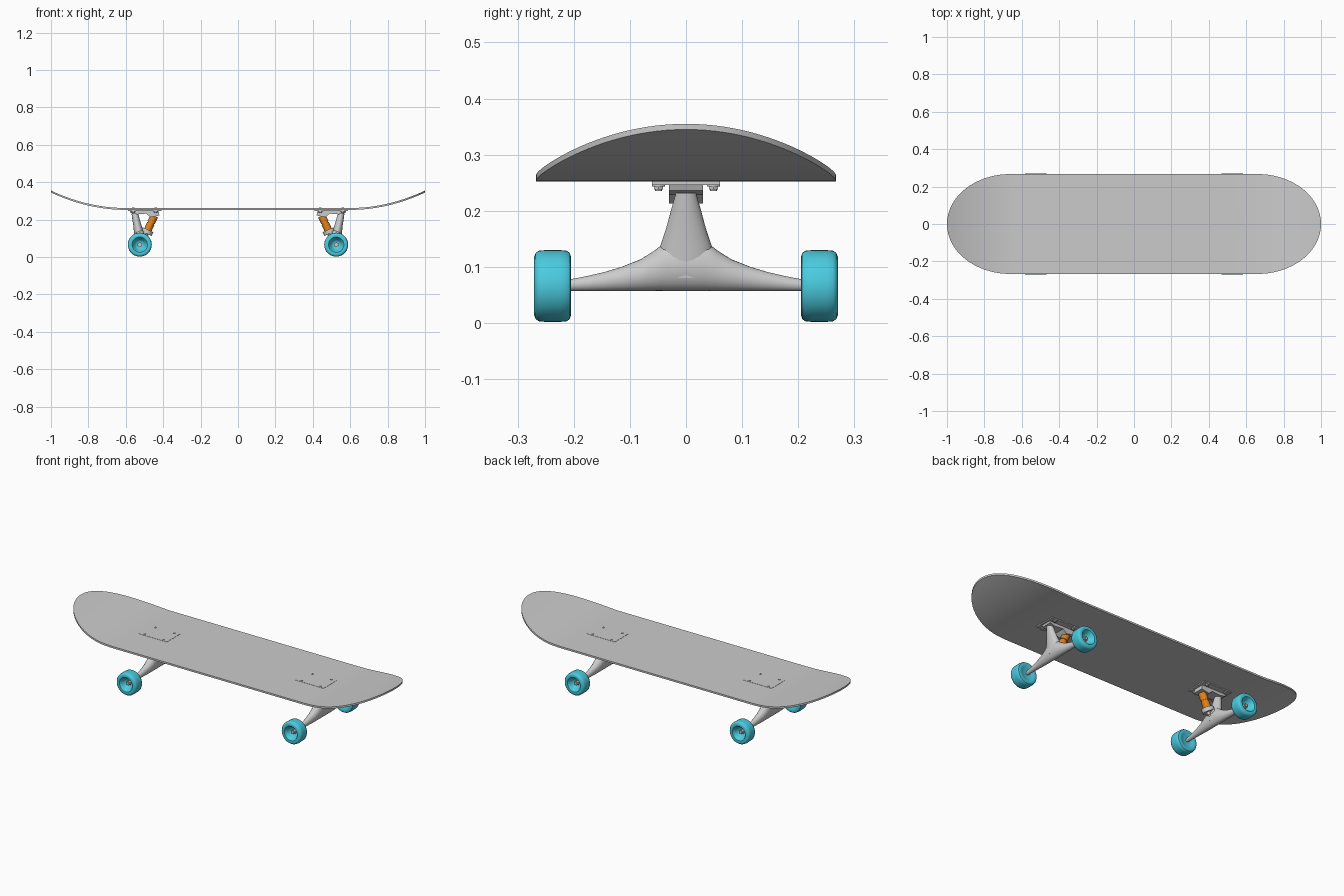
import bpy, bmesh
from math import sin, cos, pi, sqrt
from mathutils import Vector, Matrix

if "Cube" in bpy.data.objects:
    bpy.data.objects.remove(bpy.data.objects["Cube"])


def material(name, rgb):
    m = bpy.data.materials.new(name)
    m.use_nodes = True
    m.diffuse_color = (*rgb, 1)
    m.node_tree.nodes["Principled BSDF"].inputs["Base Color"].default_value = (*rgb, 1)
    return m


GREY = material("light grey", (0.6, 0.6, 0.6))
CYAN = material("cyan", (0.07, 0.6, 0.74))
ORANGE = material("orange", (0.8, 0.23, 0.01))


def finish(name, bm, mat, turn=0, angle=0.6):
    """Clean the mesh, turn it about z and make a shaded object of it."""
    bmesh.ops.remove_doubles(bm, verts=bm.verts, dist=0.00001)
    bmesh.ops.recalc_face_normals(bm, faces=bm.faces)
    bm.transform(Matrix.Rotation(turn, 4, 'Z'))
    me = bpy.data.meshes.new(name)
    bm.to_mesh(me)
    bm.free()
    me.materials.append(mat)
    ob = bpy.data.objects.new(name, me)
    bpy.context.collection.objects.link(ob)
    bpy.ops.object.select_all(action='DESELECT')
    ob.select_set(True)
    bpy.context.view_layer.objects.active = ob
    bpy.ops.object.shade_smooth_by_angle(angle=angle)
    return ob


def loft(bm, sections, seg=24):
    """Skin ellipses given as (centre, half axis, half axis)."""
    rings = []
    for c, u, v in sections:
        rings.append([bm.verts.new(Vector(c) + Vector(u) * cos(2 * pi * i / seg)
                                   + Vector(v) * sin(2 * pi * i / seg)) for i in range(seg)])
    for a, b in zip(rings, rings[1:]):
        for i in range(seg):
            j = (i + 1) % seg
            bm.faces.new((a[i], a[j], b[j], b[i]))
    bm.faces.new(rings[0])
    bm.faces.new(rings[-1])


def rod(bm, a, b, r, seg=20):
    """Cylinder between two points."""
    a, b = Vector(a), Vector(b)
    d = (b - a).normalized()
    u = d.cross(Vector((0, 1, 0)) if abs(d.y) < 0.9 else Vector((1, 0, 0))).normalized()
    v = d.cross(u)
    loft(bm, [(a, u * r, v * r), (b, u * r, v * r)], seg)


def prism(bm, outline, half):
    """Extrude an x-z outline across y."""
    sides = [[bm.verts.new((x, y, z)) for x, z in outline] for y in (-half, half)]
    for s in sides:
        bm.faces.new(s)
    for i in range(len(outline)):
        j = (i + 1) % len(outline)
        bm.faces.new((sides[0][i], sides[0][j], sides[1][j], sides[1][i]))


# Deck: flat middle, elliptical ends that curl upward
HALF_W, END, TOP = 0.267, 0.34, 0.262


def deck_point(x, row):
    t = max(0, (abs(x) - (1 - END)) / END)
    w = HALF_W * sqrt(max(0, 1 - t * t))
    rise = 0.093 * (max(0, abs(x) - 0.6) / 0.4) ** 2
    return (x, row * w, TOP + rise)


ends = [1 - END + END * sin(pi / 2 * i / 24) for i in range(25)]
half_xs = [0.15, 0.3, 0.45, 0.6, 0.63] + ends
xs = [-x for x in reversed(half_xs)] + [0] + half_xs
ROWS = 12
bm = bmesh.new()
grid = [[bm.verts.new(deck_point(x, 2 * j / ROWS - 1)) for j in range(ROWS + 1)] for x in xs]
for a, b in zip(grid, grid[1:]):
    for j in range(ROWS):
        bm.faces.new((a[j], b[j], b[j + 1], a[j + 1]))
bmesh.ops.remove_doubles(bm, verts=bm.verts, dist=0.00001)
bmesh.ops.recalc_face_normals(bm, faces=bm.faces)
if sum(f.normal.z for f in bm.faces) < 0:
    bmesh.ops.reverse_faces(bm, faces=bm.faces)
# Underside and rim
top_faces = list(bm.faces)
low = bmesh.ops.duplicate(bm, geom=list(bm.verts) + list(bm.edges) + top_faces)
pairs = {v: low["vert_map"][v] for f in top_faces for v in f.verts}
for v in pairs.values():
    v.co.z -= 0.01
for e in [e for f in top_faces for e in f.edges if e.is_boundary]:
    a, b = e.verts
    bm.faces.new((a, b, pairs[b], pairs[a]))
finish("deck", bm, GREY)

AXLE_X, AXLE_Z, R = 0.525, 0.066, 0.064
# Hanger half: distance along axle, top height, half thickness
ARM = [(0.206, 0.078, 0.0105), (0.175, 0.084, 0.012), (0.145, 0.091, 0.015),
       (0.115, 0.1, 0.018), (0.08, 0.114, 0.023), (0.055, 0.13, 0.026),
       (0.035, 0.146, 0.028), (0, 0.15, 0.029)]
# Pivot: height, centre x, half width, half thickness
PIVOT = [(0.08, 0.525, 0.05, 0.026), (0.115, 0.527, 0.05, 0.027), (0.14, 0.531, 0.045, 0.026),
         (0.17, 0.538, 0.035, 0.022), (0.2, 0.545, 0.027, 0.02), (0.232, 0.551, 0.018, 0.018)]
# Wheel: radius, distance along axle
WHEEL = [(0.011, 0.236), (0.02, 0.238), (0.027, 0.245), (0.035, 0.262), (0.041, 0.2695),
         (0.052, 0.2705), (0.059, 0.268), (0.063, 0.262), (R, 0.25), (R, 0.225), (0.063, 0.213),
         (0.059, 0.207), (0.052, 0.205), (0.04, 0.206), (0.03, 0.212), (0.01, 0.212)]
PIN_TOP, PIN_DIR = Vector((0.449, 0, 0.217)), Vector((0.416, 0, -0.91))


def on_pin(d):
    return PIN_TOP + PIN_DIR * d


for side, turn in (("left", 0), ("right", pi)):
    # Mounting plate, just proud of the deck top
    bm = bmesh.new()
    prism(bm, [(0.41, 0.246), (0.588, 0.246), (0.588, 0.2632), (0.41, 0.2632)], 0.061)
    finish(side + "_base_plate", bm, GREY, turn)

    # Block holding the kingpin and the pivot cup
    bm = bmesh.new()
    prism(bm, [(0.425, 0.248), (0.42, 0.222), (0.468, 0.213), (0.49, 0.232),
               (0.54, 0.228), (0.575, 0.236), (0.58, 0.248)], 0.03)
    finish(side + "_truck_block", bm, GREY, turn, 0.3)

    # Bolts with nuts underneath
    bm = bmesh.new()
    for x in (0.44, 0.56):
        for y in (-0.049, 0.049):
            rod(bm, (x, y, 0.235), (x, y, 0.266), 0.006, 12)
            rod(bm, (x, y, 0.238), (x, y, 0.247), 0.0095, 6)
            rod(bm, (x, y, 0.243), (x, y, 0.247), 0.0115, 16)
    finish(side + "_bolts", bm, GREY, turn)

    # Hanger: axle arms, upright pivot and bushing seat
    bm = bmesh.new()
    spans = [(-y, z, d) for y, z, d in ARM] + ARM[-2::-1]
    loft(bm, [((AXLE_X, y, (z + 0.057) / 2), (d, 0, 0), (0, 0, (z - 0.057) / 2))
              for y, z, d in spans])
    loft(bm, [((x, 0, z), (d, 0, 0), (0, w, 0)) for z, x, w, d in PIVOT])
    rod(bm, on_pin(0.078), on_pin(0.1), 0.032, 28)
    loft(bm, [((0.492, 0, 0.13), (0, 0.03, 0), (0, 0, 0.013)),
              ((0.53, 0, 0.11), (0, 0.042, 0), (0, 0, 0.035))])
    finish(side + "_hanger", bm, GREY, turn, 0.8)

    # Bushing around the kingpin, with its end nut
    bm = bmesh.new()
    rod(bm, on_pin(-0.004), on_pin(0.036), 0.021)
    rod(bm, on_pin(0.036), on_pin(0.042), 0.018)
    rod(bm, on_pin(0.042), on_pin(0.08), 0.021)
    finish(side + "_bushing", bm, ORANGE, turn)
    bm = bmesh.new()
    rod(bm, on_pin(-0.02), on_pin(0.122), 0.008)
    rod(bm, on_pin(0.098), on_pin(0.115), 0.014, 6)
    finish(side + "_kingpin", bm, GREY, turn)

    # Axle with end nuts
    bm = bmesh.new()
    rod(bm, (AXLE_X, -0.254, AXLE_Z), (AXLE_X, 0.254, AXLE_Z), 0.008)
    for s in (-1, 1):
        rod(bm, (AXLE_X, s * 0.23, AXLE_Z), (AXLE_X, s * 0.248, AXLE_Z), 0.013, 6)
    finish(side + "_axle", bm, GREY, turn)

    # Wheels
    for end, s in (("front", -1), ("back", 1)):
        bm = bmesh.new()
        loft(bm, [((AXLE_X, s * y, AXLE_Z), (r, 0, 0), (0, 0, r)) for r, y in WHEEL], 40)
        label = end if turn == 0 else {"front": "back", "back": "front"}[end]
        finish(side + "_" + label + "_wheel", bm, CYAN, turn, 0.7)
